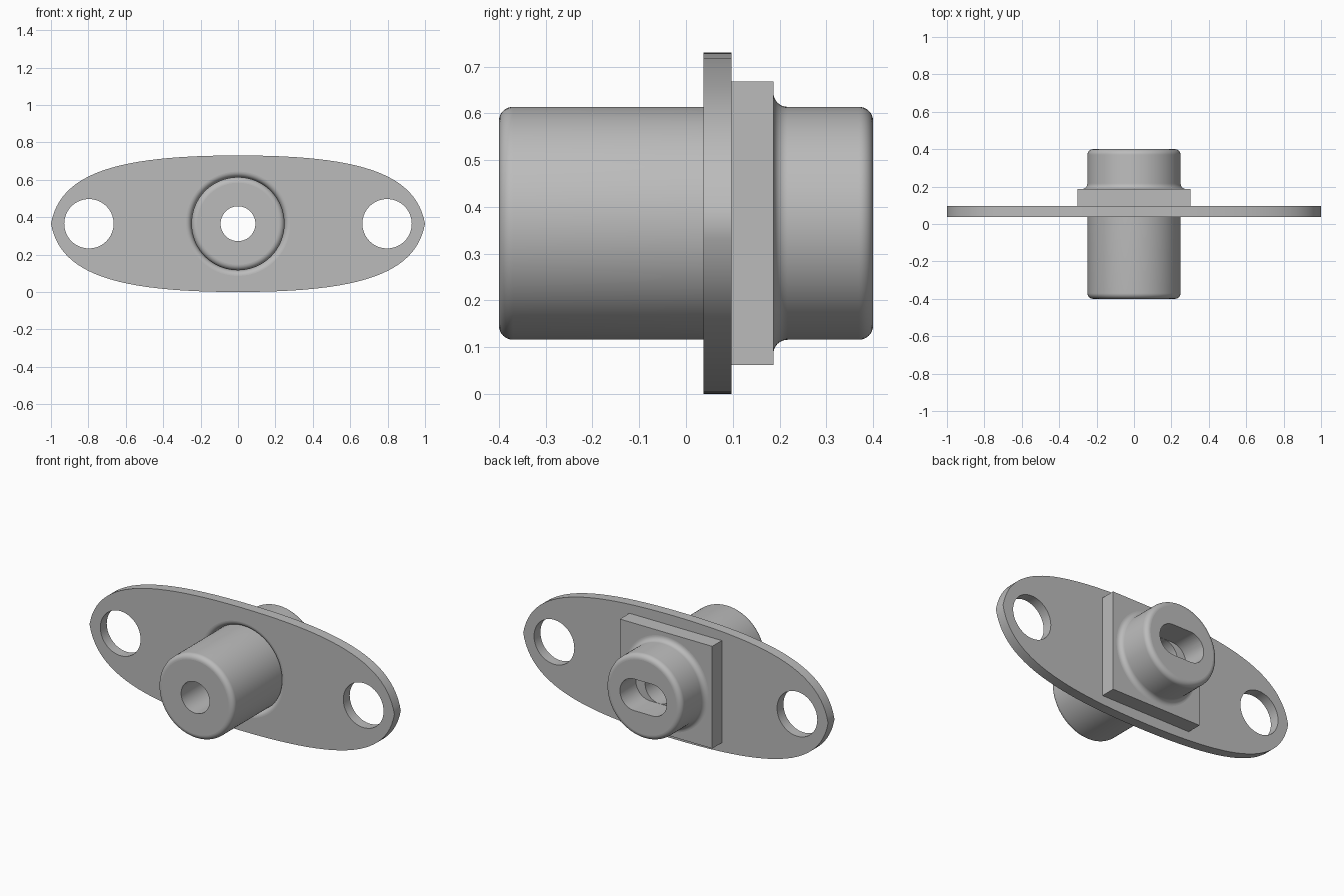
import bpy, bmesh, math
from mathutils import Vector

if "Cube" in bpy.data.objects:
    bpy.data.objects.remove(bpy.data.objects["Cube"])

ZC = 0.365            # height of the main axis
R = 0.249             # barrel radius
F = 0.03              # edge rounding

grey = bpy.data.materials.new("plain grey")
grey.diffuse_color = (0.5, 0.5, 0.5, 1)
grey.use_nodes = True
grey.node_tree.nodes["Principled BSDF"].inputs["Base Color"].default_value = grey.diffuse_color


def finish(bm, name):
    bmesh.ops.recalc_face_normals(bm, faces=bm.faces)
    me = bpy.data.meshes.new(name)
    bm.to_mesh(me)
    bm.free()
    me.materials.append(grey)
    ob = bpy.data.objects.new(name, me)
    bpy.context.collection.objects.link(ob)
    return ob


def prism(name, outline, y0, y1):
    """Extrude an outline of (x, z about the axis) along y."""
    bm = bmesh.new()
    face = bm.faces.new([bm.verts.new((x, y0, ZC + z)) for x, z in outline])
    new = bmesh.ops.extrude_face_region(bm, geom=[face])["geom"]
    verts = [v for v in new if isinstance(v, bmesh.types.BMVert)]
    bmesh.ops.translate(bm, verts=verts, vec=(0, y1 - y0, 0))
    return finish(bm, name)


def lathe(name, profile, n=96):
    """Spin a closed profile of (radius, y) about the main axis."""
    bm = bmesh.new()
    rings = [[bm.verts.new((r * math.cos(2 * math.pi * i / n), y,
                            ZC + r * math.sin(2 * math.pi * i / n)))
              for i in range(n)] for r, y in profile]
    for a, b in zip(rings, rings[1:] + rings[:1]):
        for i in range(n):
            j = (i + 1) % n
            bm.faces.new((a[i], a[j], b[j], b[i]))
    return finish(bm, name)


def arc(cx, cy, r, a0, a1, n=8):
    return [(cx + r * math.cos(math.radians(a0 + (a1 - a0) * i / n)),
             cy + r * math.sin(math.radians(a0 + (a1 - a0) * i / n)))
            for i in range(n + 1)]


def circle(cx, r, n=64):
    return arc(cx, 0, r, 0, 360, n)[:-1]


def cut(ob, cutter):
    mod = ob.modifiers.new("cut", "BOOLEAN")
    mod.operation = "DIFFERENCE"
    mod.solver = "EXACT"
    mod.object = cutter
    bpy.context.view_layer.objects.active = ob
    bpy.ops.object.modifier_apply(modifier=mod.name)
    bpy.data.objects.remove(cutter)


def shade(ob):
    bpy.ops.object.select_all(action="DESELECT")
    ob.select_set(True)
    bpy.context.view_layer.objects.active = ob
    bpy.ops.object.shade_smooth_by_angle(angle=math.radians(30))
    for p in ob.data.polygons:          # keep the flat faces truly flat
        if abs(p.normal.y) > 0.999:
            p.use_smooth = False


# flange: one quarter curve, mirrored to a full outline
p = [Vector(c) for c in ((0, ZC), (0.65, ZC), (0.95, 0.27), (1, 0))]
N = 24
quarter = []
for i in range(N + 1):
    t = i / N
    quarter.append(p[0] * (1 - t)**3 + p[1] * 3 * t * (1 - t)**2
                   + p[2] * 3 * t * t * (1 - t) + p[3] * t**3)
half = [(v.x, v.y) for v in quarter] + [(v.x, -v.y) for v in quarter[-2::-1]]
outline = half + [(-x, z) for x, z in half[-2:0:-1]]
flange = prism("flange", outline, 0.037, 0.097)
for s in (-1, 1):
    cut(flange, prism("bolt_hole_cutter", circle(s * 0.797, 0.132), -0.1, 0.2))
# rounded groove in the flange around the front barrel
groove = [(0.15, 0.0), (R + F, 0.0)] + arc(R + F, 0.037 + F, F, 270, 180) + [(0.15, 0.037 + F)]
cut(flange, lathe("groove_cutter", groove))
cut(flange, prism("bore_cutter", circle(0, 0.2), -0.1, 0.2))
shade(flange)

# square pad behind the flange
h = 0.303
pad = prism("square_pad", [(-h, -h), (h, -h), (h, h), (-h, h)], 0.097, 0.187)
cut(pad, prism("bore_cutter", circle(0, 0.2), 0.0, 0.3))
shade(pad)

# barrel: rounded ends, round bore, fillet where it leaves the pad
profile = ([(0.093, -0.4)] + arc(R - F, -0.4 + F, F, -90, 0)
           + [(R, 0.187), (R + F, 0.187)]
           + arc(R + F, 0.187 + F, F, 270, 180)[1:]
           + arc(R - F, 0.4 - F, F, 0, 90) + [(0.093, 0.4)])
barrel = lathe("barrel", profile)
# slot pocket in the back end
w, r = 0.06, 0.0935
slot = arc(w, 0, r, -90, 90, 24) + arc(-w, 0, r, 90, 270, 24)
cut(barrel, prism("slot_cutter", slot, 0.25, 0.5))
shade(barrel)
